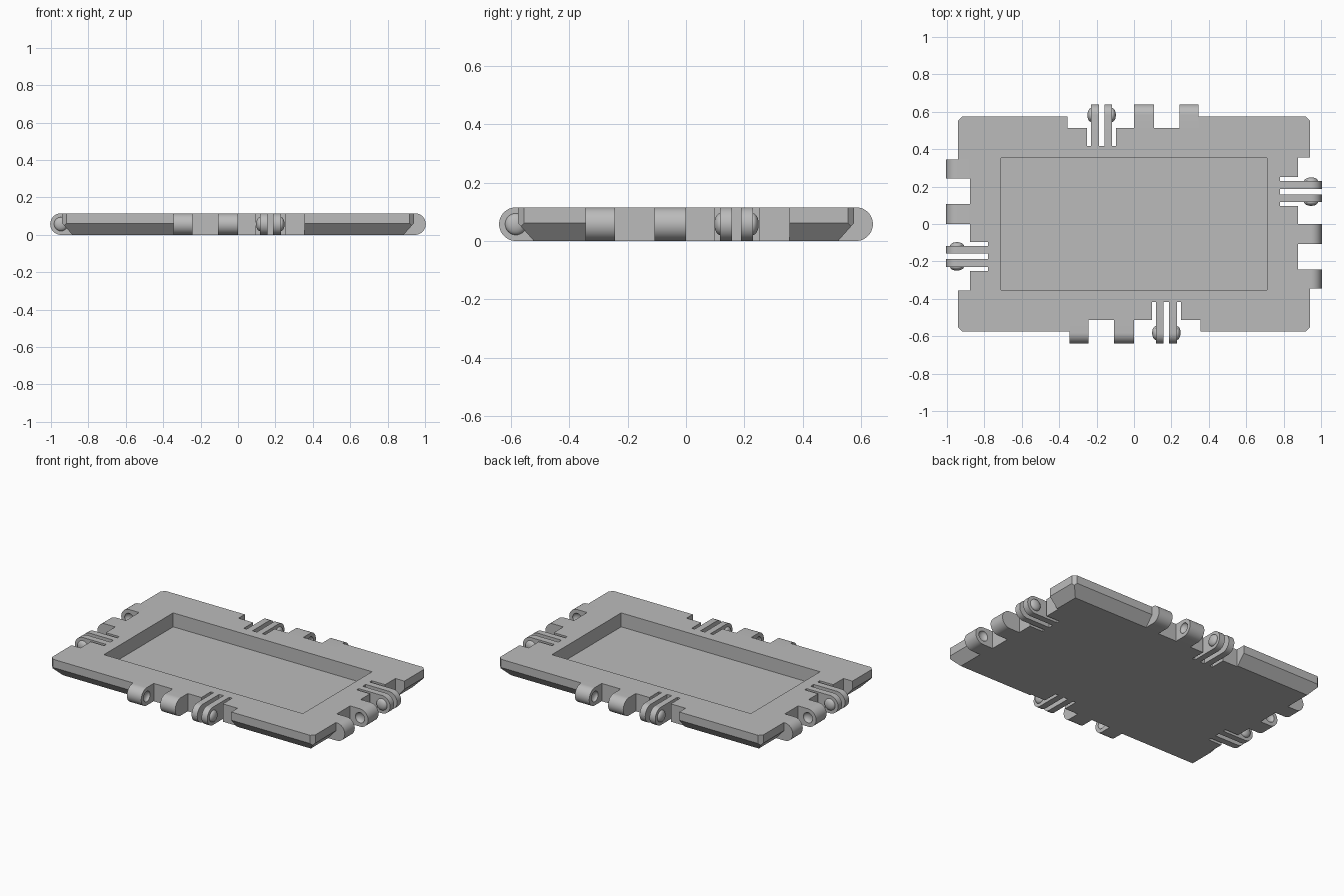
import bpy, bmesh, math
from mathutils import Matrix, Vector

if "Cube" in bpy.data.objects:
    bpy.data.objects.remove(bpy.data.objects["Cube"])

HX, HY, H = 0.94, 0.576, 0.115      # plate half sizes and height
R = H / 2                           # hinge radius
REACH = 0.064                       # hinge reach beyond the plate edge
SLOT_END, NOTCH_END = -0.16, -0.064

grey = bpy.data.materials.new("plain grey")
grey.use_nodes = True
colour = (0.5, 0.5, 0.5, 1)
grey.diffuse_color = colour
grey.node_tree.nodes["Principled BSDF"].inputs["Base Color"].default_value = colour


def finish(name, bm, matrix=Matrix()):
    bmesh.ops.recalc_face_normals(bm, faces=bm.faces)
    bm.transform(matrix)
    mesh = bpy.data.meshes.new(name)
    bm.to_mesh(mesh)
    bm.free()
    mesh.materials.append(grey)
    ob = bpy.data.objects.new(name, mesh)
    bpy.context.collection.objects.link(ob)
    return ob


def prism(bm, points, step):
    face = bm.faces.new([bm.verts.new(p) for p in points])
    out = bmesh.ops.extrude_face_region(bm, geom=[face])["geom"]
    bmesh.ops.translate(bm, vec=step, verts=[v for v in out if isinstance(v, bmesh.types.BMVert)])


def activate(ob):
    bpy.ops.object.select_all(action='DESELECT')
    ob.select_set(True)
    bpy.context.view_layer.objects.active = ob


def cut(ob, cutter):
    cutter.hide_render = True
    mod = ob.modifiers.new("cut", 'BOOLEAN')
    mod.operation, mod.solver, mod.object = 'DIFFERENCE', 'EXACT', cutter
    activate(ob)
    bpy.ops.object.modifier_apply(modifier=mod.name)
    bpy.data.objects.remove(cutter)


def smooth(ob):
    activate(ob)
    bpy.ops.object.shade_smooth_by_angle(angle=math.radians(35))


def tongue(name, u0, u1, d_in, matrix):
    """Bar with a half-round end, reaching outwards (-y)."""
    centre = REACH - R
    pts = [(u0, -d_in, 0)]
    for i in range(25):
        a = -math.pi / 2 + math.pi * i / 24
        pts.append((u0, -centre - R * math.cos(a), R + R * math.sin(a)))
    pts.append((u0, -d_in, H))
    bm = bmesh.new()
    prism(bm, pts, (u1 - u0, 0, 0))
    return finish(name, bm, matrix)


def button(name, u, radius, matrix):
    """Flattened ball on the hinge axis."""
    bm = bmesh.new()
    bmesh.ops.create_uvsphere(bm, u_segments=32, v_segments=16, radius=1)
    bm.transform(Matrix.Translation((u, R - REACH, R))
                 @ Matrix.Diagonal((0.02, radius, radius, 1))
                 @ Matrix.Rotation(math.pi / 2, 4, 'Y'))
    return finish(name, bm, matrix)


# Plate with clipped corners and a bevelled underside
CLIP, BEVEL, MID = 0.022, 0.055, 0.062
bm = bmesh.new()
for sx in (-1, 1):
    for sy in (-1, 1):
        w = CLIP / 2
        corner = [(HX - BEVEL, HY - BEVEL, 0), (HX - w, HY - w, MID * (1 - w / BEVEL))]
        for z in (MID, H):
            corner += [(HX - CLIP, HY, z), (HX, HY - CLIP, z)]
        for x, y, z in corner:
            bm.verts.new((sx * x, sy * y, z))
bmesh.ops.convex_hull(bm, input=bm.verts)
bmesh.ops.dissolve_limit(bm, angle_limit=0.01, verts=bm.verts, edges=bm.edges)
plate = finish("plate", bm)

# Edge frames: x along the edge, -y outwards, origin on the plate edge
sides = {}
for k, side in enumerate(("front", "left", "back", "right")):
    offset = HX if k % 2 else HY
    sides[side] = Matrix.Rotation(k * math.pi / 2, 4, 'Z') @ Matrix.Translation((0, -offset, 0))

# Recess and stepped edge notches
bm = bmesh.new()
prism(bm, [(x, y, 0.025) for x, y in ((-0.71, -0.353), (0.71, -0.353), (0.71, 0.353), (-0.71, 0.353))],
      (0, 0, 0.2))
outline = [(-0.345, 0.1), (0.355, 0.1), (0.355, NOTCH_END), (0.25, NOTCH_END), (0.25, SLOT_END),
           (0.097, SLOT_END), (0.097, NOTCH_END), (-0.345, NOTCH_END)]
for matrix in sides.values():
    prism(bm, [matrix @ Vector((u, -d, -0.1)) for u, d in outline], (0, 0, 0.4))
cut(plate, finish("plate_cutter", bm))

# Hinges on all four edges
for side, matrix in sides.items():
    # Solid knuckles with facing sockets
    for label, u0, u1, socket in (("outer", -0.345, -0.243, -0.243), ("inner", -0.108, 0, -0.108)):
        knuckle = tongue(f"{side}_{label}_knuckle", u0, u1, NOTCH_END, matrix)
        cut(knuckle, button("socket_cutter", socket, 0.033, matrix))
        smooth(knuckle)
    # Springy prongs with buttons on their outer faces
    for label, u0, u1, face in (("first", 0.117, 0.157, 0.117), ("second", 0.188, 0.229, 0.229)):
        smooth(tongue(f"{side}_{label}_prong", u0, u1, SLOT_END, matrix))
        smooth(button(f"{side}_{label}_button", face, 0.037, matrix))
